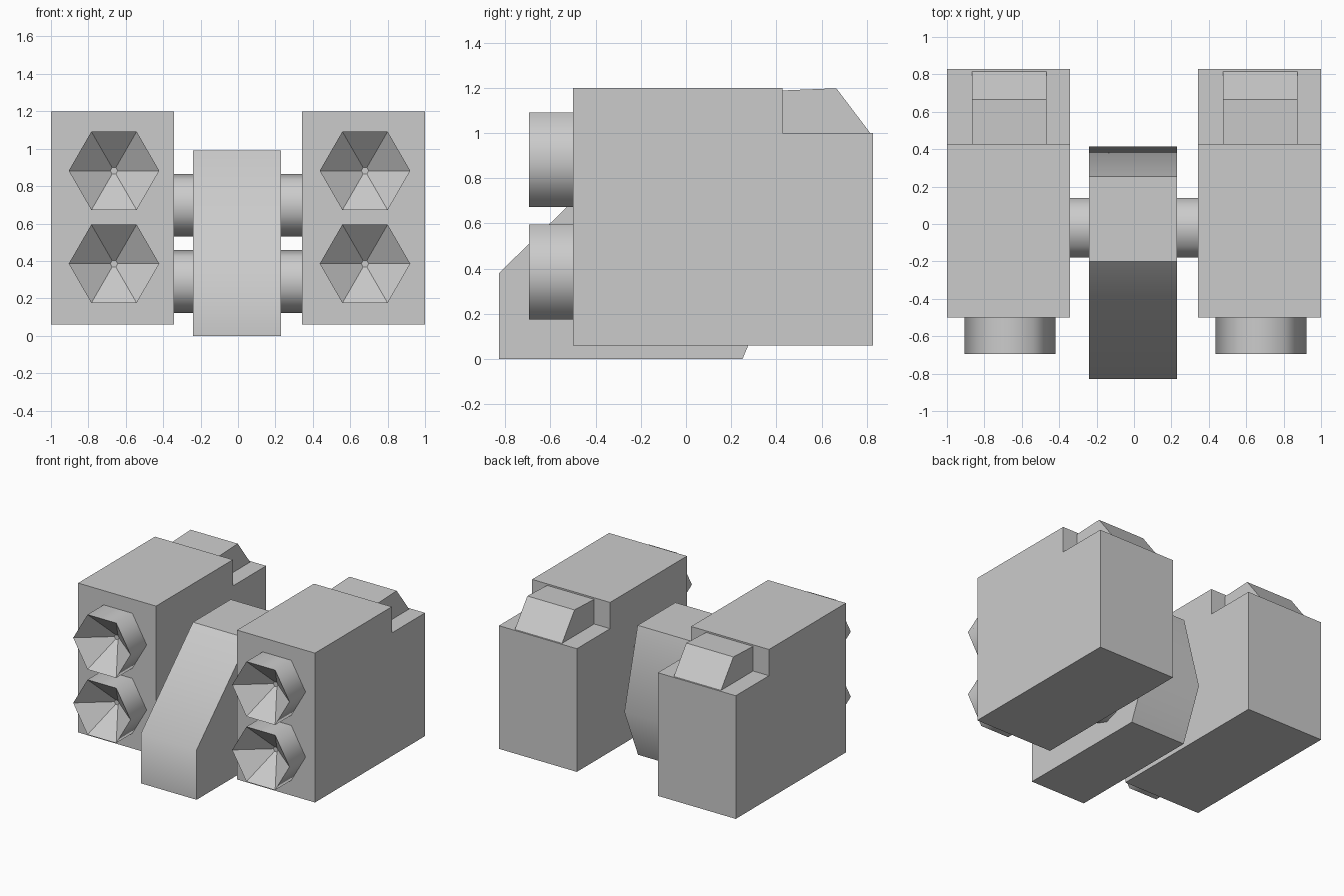
import bpy, bmesh, math

if "Cube" in bpy.data.objects:
    bpy.data.objects.remove(bpy.data.objects["Cube"])


def finish(name, bm, smooth=None):
    """Turn a bmesh into an object; 'smooth' picks faces by their normal."""
    bmesh.ops.recalc_face_normals(bm, faces=bm.faces)
    for f in bm.faces:
        f.smooth = bool(smooth and smooth(f.normal))
    me = bpy.data.meshes.new(name)
    bm.to_mesh(me)
    bm.free()
    ob = bpy.data.objects.new(name, me)
    bpy.context.collection.objects.link(ob)
    return ob


def extrude_x(name, profile, x0, x1, smooth=None):
    """Extrude a (y, z) profile along x."""
    bm = bmesh.new()
    face = bm.faces.new([bm.verts.new((x0, y, z)) for y, z in profile])
    moved = bmesh.ops.extrude_face_region(bm, geom=[face])["geom"]
    # the starting face is kept as the first cap
    bmesh.ops.translate(bm, vec=(x1 - x0, 0, 0),
                        verts=[v for v in moved if isinstance(v, bmesh.types.BMVert)])
    if not any(all(abs(v.co.x - x0) < 1e-6 for v in f.verts) for f in bm.faces):
        ends = [v for v in bm.verts if abs(v.co.x - x0) < 1e-6]
        bmesh.ops.contextual_create(bm, geom=ends)
    return finish(name, bm, smooth)


def nozzle(name, cx, cz, r=0.242, y0=-0.695, y1=-0.49):
    """Hexagonal nozzle with a funnel sunk into its front."""
    bm = bmesh.new()
    rings = []
    for rad, y in ((r, y1), (r, y0), (0.02, y0 + 0.18)):
        rings.append([bm.verts.new((cx + rad * math.cos(i * math.pi / 3), y,
                                    cz + rad * math.sin(i * math.pi / 3)))
                      for i in range(6)])
    for a, b in zip(rings, rings[1:]):
        for i in range(6):
            j = (i + 1) % 6
            bm.faces.new((a[i], a[j], b[j], b[i]))
    bm.faces.new(rings[0])
    bm.faces.new(rings[-1])
    return finish(name, bm, lambda n: abs(n.y) < 0.01)


# Side pods: stepped housing, rear wedge block and two nozzles each
housing = [(-0.5, 0.06), (0.828, 0.06), (0.828, 1.0),
           (0.427, 1.0), (0.427, 1.2), (-0.5, 1.2)]
wedge = [(0.42, 0.99), (0.822, 0.99), (0.815, 1.0), (0.665, 1.198), (0.42, 1.188)]

for side, dx in (("left", 0.0), ("right", 1.342)):
    extrude_x(f"{side}_housing", housing, -1.0 + dx, -0.342 + dx)
    extrude_x(f"{side}_rear_wedge", wedge, -0.866 + dx, -0.468 + dx)
    for level, z in (("upper", 0.882), ("lower", 0.385)):
        nozzle(f"{side}_{level}_nozzle", -0.663 + dx, z)

# Central body with sloped front and bent back
body = [(-0.828, 0.0), (0.25, 0.0), (0.415, 0.39),
        (0.255, 0.99), (-0.2, 0.99), (-0.828, 0.38)]
extrude_x("central_body", body, -0.24, 0.23,
          lambda n: abs(n.x) < 0.5 and abs(n.z) < 0.9)

# Ten-sided axles joining the pods to the body
for level, z in (("upper", 0.698), ("lower", 0.29)):
    ring = [(-0.02 + 0.168 * math.sin(i * math.pi / 5),
             z + 0.168 * math.cos(i * math.pi / 5)) for i in range(10)]
    extrude_x(f"{level}_axle", ring, -0.36, 0.36, lambda n: abs(n.x) < 0.5)
